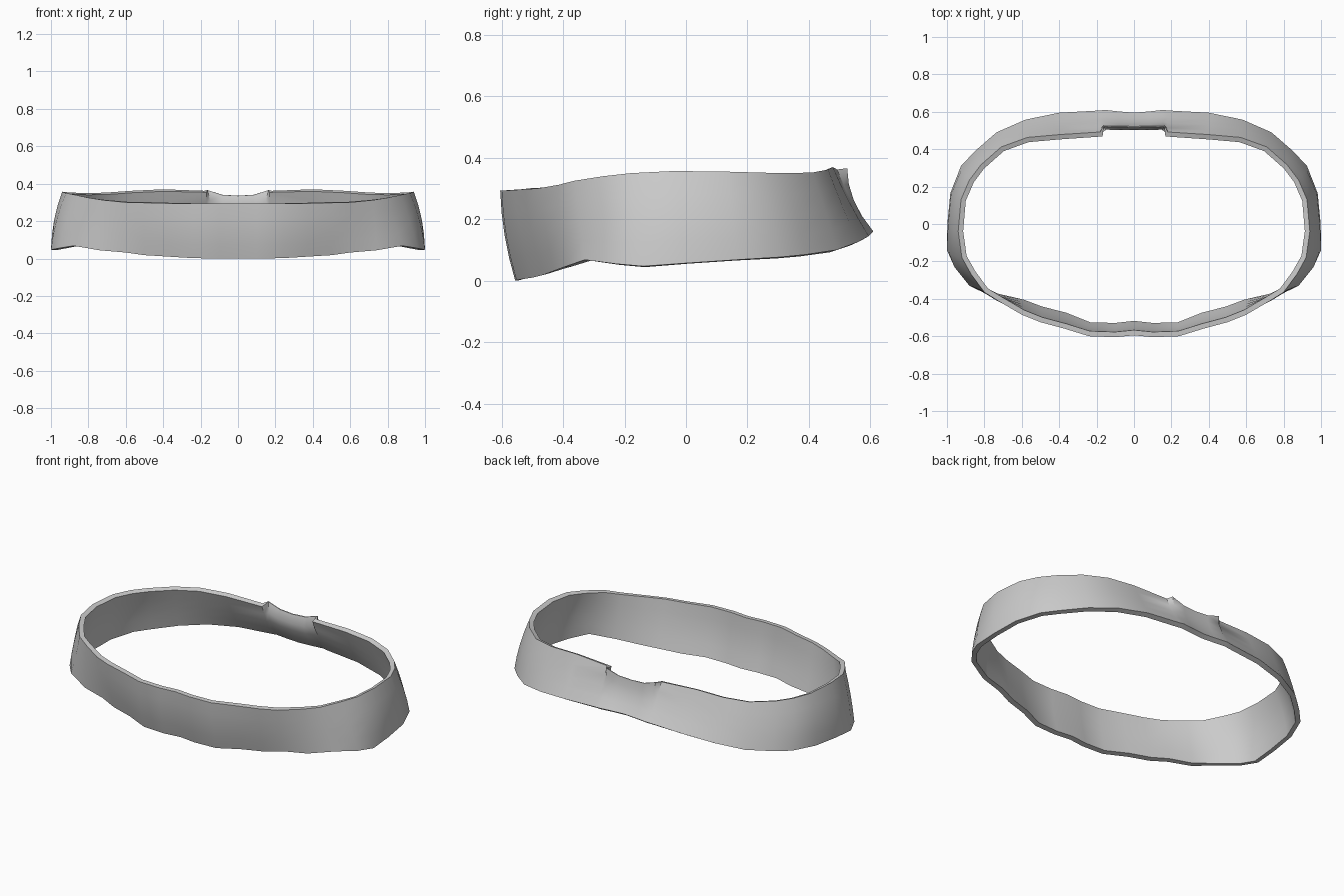
import bpy, bmesh

if "Cube" in bpy.data.objects:
    bpy.data.objects.remove(bpy.data.objects["Cube"])

grey = bpy.data.materials.new("grey")
grey.diffuse_color = (0.6, 0.6, 0.6, 1)
grey.use_nodes = True
grey.node_tree.nodes["Principled BSDF"].inputs["Base Color"].default_value = grey.diffuse_color

# half of the band, front centre to back centre: top xyz, bottom xyz, mid bulge
STATIONS = [
    ((0, -.595, .293), (0, -.545, .001), .010),
    ((.10, -.605, .293), (.10, -.556, .000), .010),
    ((.24, -.600, .293), (.24, -.552, .002), .010),
    ((.37, -.560, .295), (.37, -.500, .010), .008),
    ((.50, -.525, .298), (.50, -.467, .018), .008),
    ((.60, -.485, .300), (.60, -.430, .032), 0),
    ((.72, -.415, .312), (.74, -.398, .044), .005),
    ((.80, -.365, .325), (.88, -.330, .068), -.004),
    ((.87, -.270, .340), (.96, -.230, .055), .005),
    ((.92, -.180, .350), (1.0, -.140, .047), .012),
    ((.94, -.040, .357), (.998, .000, .057), .014),
    ((.925, .130, .355), (.982, .165, .068), .014),
    ((.88, .235, .352), (.925, .310, .077), .010),
    ((.82, .315, .350), (.85, .390, .085), .006),
    ((.71, .412, .352), (.735, .490, .100), .004),
    ((.57, .463, .362), (.58, .558, .125), -.002),
    ((.40, .478, .370), (.40, .595, .145), -.006),
    ((.18, .492, .362), (.18, .607, .158), -.010),
    ((.165, .525, .366), (.155, .610, .160), -.022),
    ((.085, .524, .341), (.085, .602, .160), -.018),
    ((0, .522, .336), (0, .595, .160), -.014),
]
ROWS = 4
FLAP = len(STATIONS) - 3       # last three stations form the thin back flap


def band_point(top, bottom, bulge, t):
    """Point from bottom (t=0) to top (t=1), pushed out by the bulge."""
    p = [b + (a - b) * t for a, b in zip(top, bottom)]
    r = max((p[0] ** 2 + (p[1] * 1.6) ** 2) ** .5, .01)
    k = bulge * 4 * t * (1 - t)
    return (p[0] * (1 + k / r) if p[0] else 0, p[1] + k * p[1] * 1.6 / r, p[2])


# belt band, with a weight that thins the top of the flap
bm = bmesh.new()
weight = bm.verts.layers.deform.verify()
grid = []
for n, s in enumerate(STATIONS):
    column = [bm.verts.new(band_point(*s, i / ROWS)) for i in range(ROWS + 1)]
    for i, v in enumerate(column):
        v[weight][0] = .2 if n >= FLAP and i == ROWS else 1
    grid.append(column)
for a, b in zip(grid, grid[1:]):
    for i in range(ROWS):
        bm.faces.new((a[i], b[i], b[i + 1], a[i + 1]))
mesh = bpy.data.meshes.new("belt_band")
bm.to_mesh(mesh)
bm.free()
mesh.materials.append(grey)
band = bpy.data.objects.new("belt_band", mesh)
bpy.context.collection.objects.link(band)
band.vertex_groups.new(name="thickness")
mirror = band.modifiers.new("mirror", "MIRROR")
mirror.use_clip = True
solid = band.modifiers.new("solid", "SOLIDIFY")
solid.thickness = .028
solid.offset = -1
solid.vertex_group = "thickness"

# apply, then smooth cloth with sharp rims
bpy.ops.object.select_all(action='DESELECT')
band.select_set(True)
bpy.context.view_layer.objects.active = band
for name in ("mirror", "solid"):
    bpy.ops.object.modifier_apply(modifier=name)
bpy.ops.object.shade_smooth_by_angle(angle=.8)
